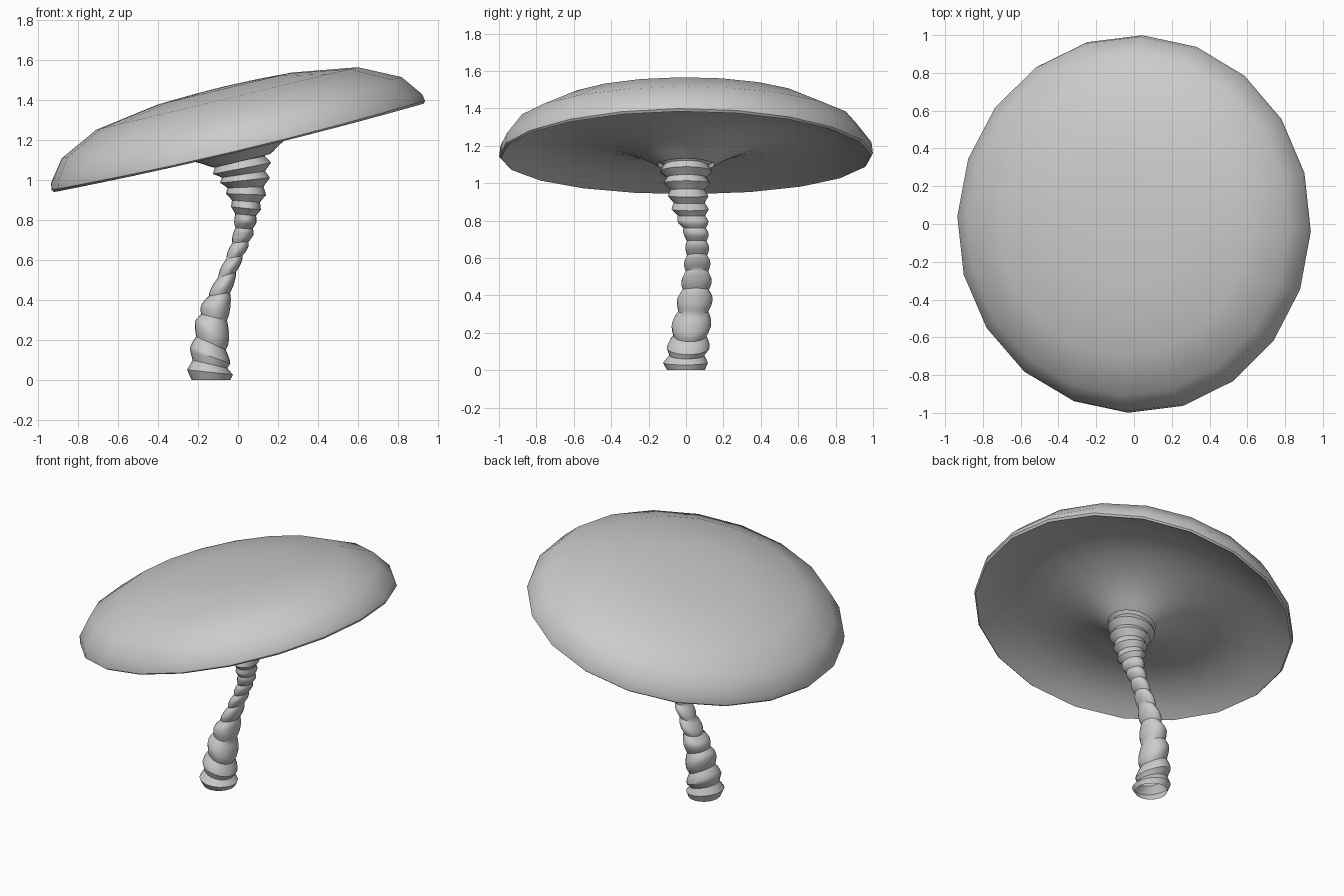
import bpy, math
from mathutils import Vector, Matrix

if "Cube" in bpy.data.objects:
    bpy.data.objects.remove(bpy.data.objects["Cube"])


def make_object(name, verts, faces, angle):
    mesh = bpy.data.meshes.new(name)
    mesh.from_pydata(verts, [], faces)
    mesh.update()
    ob = bpy.data.objects.new(name, mesh)
    bpy.context.collection.objects.link(ob)
    bpy.ops.object.select_all(action='DESELECT')
    ob.select_set(True)
    bpy.context.view_layer.objects.active = ob
    bpy.ops.object.shade_smooth_by_angle(angle=math.radians(angle))
    return ob


def skin(rings, n):
    # quads between stacked rings of n points, listed bottom to top
    return [(i * n + j, i * n + (j + 1) % n, (i + 1) * n + (j + 1) % n, (i + 1) * n + j)
            for i in range(rings - 1) for j in range(n)]


# Cap: tilted 20-sided revolve, from the funnel through the hollow underside,
# around the rim and over the dome; third value is the droop of the lip at the sides
SIDES = 20
cap_profile = [(.15, -.085, 0), (.17, -.075, 0), (.21, -.05, 0), (.30, -.006, 0), (.40, .026, 0),
               (.52, .05, 0), (.65, .06, 0), (.80, .045, 0), (.92, .012, .01), (.99, -.018, .02),
               (1, -.005, .025), (.993, .03, 0), (.91, .137, 0),
               (.70, .236, 0), (.36, .287, 0), (.15, .296, 0)]
tilt = Matrix.Rotation(math.radians(-13.45), 3, 'Y')
centre = Vector((0, 0, 1.18))
verts = []
for r, h, droop in cap_profile:
    for j in range(SIDES):
        a = math.radians(-2.3) + math.tau * j / SIDES
        local = Vector((.962 * r * math.cos(a), r * math.sin(a), h - droop * math.sin(a) ** 2))
        verts.append(centre + tilt @ local)
faces = skin(len(cap_profile), SIDES)
verts.append(centre + tilt @ Vector((0, 0, .298)))
last = (len(cap_profile) - 1) * SIDES
faces += [(last + j, last + (j + 1) % SIDES, len(verts) - 1) for j in range(SIDES)]
make_object("cap", verts, faces, 40)

# Stem: leaning ringed tube; z, x, y, radius x, radius y, ring tilt, ring count
stem_keys = [
    (.00, -.135, 0, .115, .12, 0, -.4),
    (.04, -.14, -.003, .115, .12, -6, 0),
    (.12, -.14, .012, .108, .115, -20, 1),
    (.25, -.13, .03, .095, .105, -28, 2),
    (.38, -.11, .048, .072, .095, 0, 3),
    (.48, -.075, .057, .062, .08, 18, 4),
    (.575, -.035, .06, .053, .07, 14, 5),
    (.655, 0, .06, .05, .063, 8, 6),
    (.725, .025, .055, .052, .066, 2, 7),
    (.795, .037, .037, .056, .083, -4, 8),
    (.86, .04, .022, .075, .1, -6, 9),
    (.93, .04, .012, .1, .108, -2, 10),
    (1.0, .035, .003, .125, .125, 6, 11),
    (1.06, .02, 0, .148, .14, 11, 12),
    (1.13, 0, 0, .17, .16, 13.5, 13),
]
N = 20
STEPS = 8
rows = []
for k0, k1 in zip(stem_keys, stem_keys[1:]):
    rows += [[a + (b - a) * s / STEPS for a, b in zip(k0, k1)] for s in range(STEPS)]
rows.append(stem_keys[-1])
verts = []
for z, x, y, rx, ry, lean, phase in rows:
    # round beads in the middle, sharp flanges at both ends
    bead = abs(math.cos(math.pi * phase))
    flange = 1 - 2 * abs(phase - round(phase))
    k = 1 - .2 * (1 - (flange if z > .8 or z < .13 else bead))
    t = math.radians(lean)
    for j in range(N):
        a = math.tau * j / N
        dx = rx * k * math.cos(a)
        verts.append((x + dx * math.cos(t), y + ry * k * math.sin(a),
                      max(0, z + dx * math.sin(t))))
make_object("stem", verts, skin(len(rows), N), 35)
